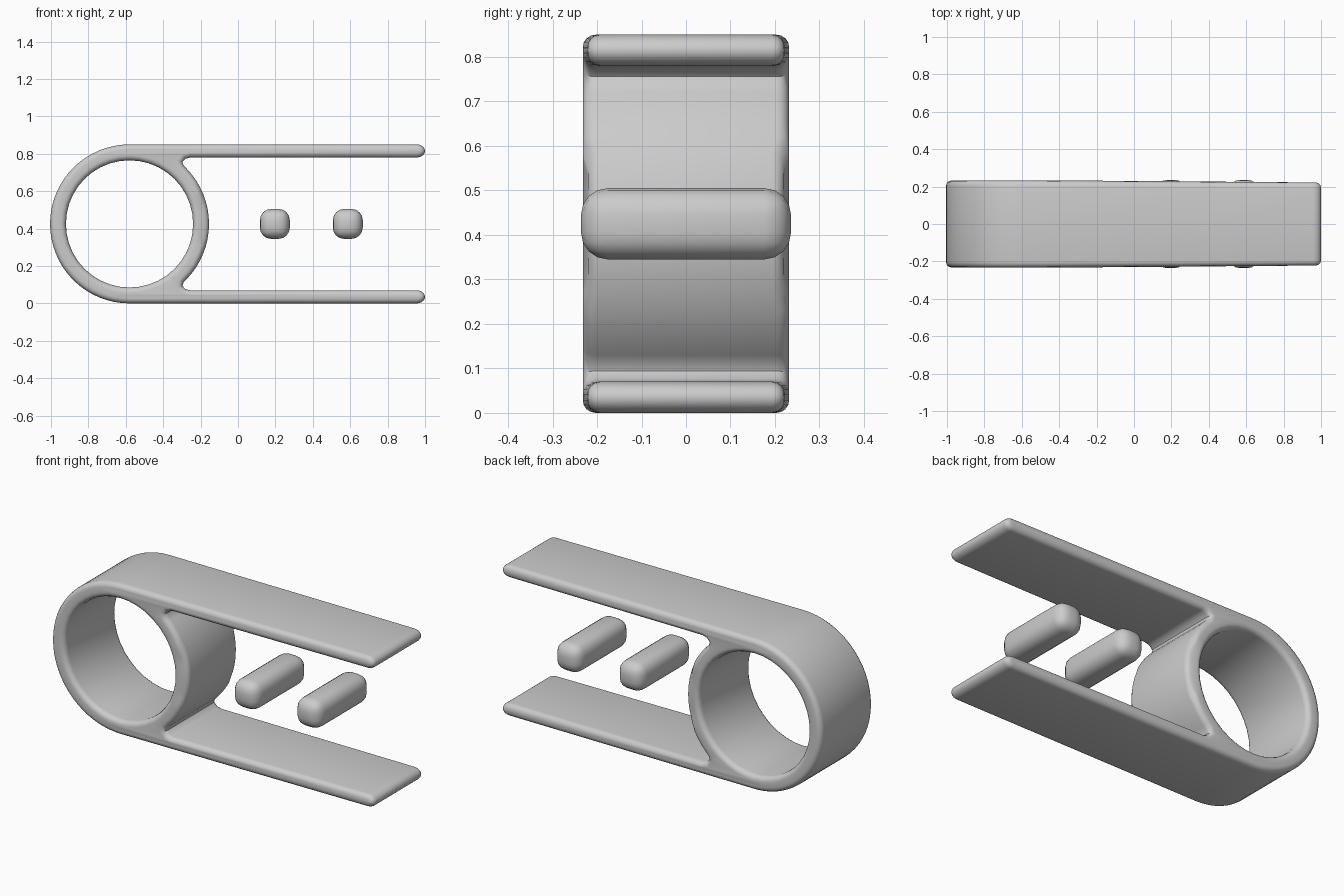
import bpy, bmesh
from math import cos, sin, pi, radians
from mathutils import Matrix

cube = bpy.data.objects.get("Cube")
if cube:
    bpy.data.objects.remove(cube, do_unlink=True)

MID = 0.425      # height of the centre line, also the outer ring radius
RING_X = -0.58
HOLE_R = 0.34
ROUND = 0.028

grey = bpy.data.materials.new("light grey")
grey.use_nodes = True
grey.diffuse_color = (0.6, 0.6, 0.6, 1)
grey.node_tree.nodes["Principled BSDF"].inputs["Base Color"].default_value = (0.6, 0.6, 0.6, 1)


def arc(cx, cz, rx, rz, a0, a1, n):
    angles = [radians(a0 + (a1 - a0) * i / n) for i in range(n + 1)]
    return [(cx + rx * cos(a), cz + rz * sin(a)) for a in angles]


def smooth(ob):
    bpy.ops.object.select_all(action="DESELECT")
    ob.select_set(True)
    bpy.context.view_layer.objects.active = ob
    bpy.ops.object.shade_smooth_by_angle(angle=radians(45))


# Upper half of the outline: outer ring, plate tip, fillet, inner side of the ring
upper = arc(RING_X, 0, MID, MID, 180, 90, 16)
upper += arc(0.955, MID - 0.035, 0.045, 0.035, 90, -90, 10)
upper += [(-0.255, 0.355), (-0.282, 0.348), (-0.297, 0.331), (-0.291, 0.312)]
upper += arc(RING_X, 0, MID, MID, 44, 0, 8)
outline = upper + [(x, -z) for x, z in reversed(upper[1:-1])]
hole = arc(RING_X, 0, HOLE_R, HOLE_R, 0, 360, 40)[:-1]

# Ring and two plates as one rounded extrusion
curve = bpy.data.curves.new("ring_with_plates", "CURVE")
curve.dimensions = "2D"
curve.fill_mode = "BOTH"
curve.extrude = 0.222 - ROUND
curve.bevel_depth = ROUND
curve.bevel_resolution = 3
curve.offset = -ROUND
for loop in (outline, hole):
    spline = curve.splines.new("POLY")
    spline.points.add(len(loop) - 1)
    for point, (x, z) in zip(spline.points, loop):
        point.co = (x, z, 0, 1)
    spline.use_cyclic_u = True
body = bpy.data.objects.new("ring_with_plates", curve)
bpy.context.collection.objects.link(body)
bpy.ops.object.select_all(action="DESELECT")
body.select_set(True)
bpy.context.view_layer.objects.active = body
bpy.ops.object.convert(target="MESH")
body = bpy.context.view_layer.objects.active

# Stand it up, weld the caps and widen the ring slightly
bm = bmesh.new()
bm.from_mesh(body.data)
bm.transform(Matrix.Translation((0, 0, MID)) @ Matrix.Rotation(pi / 2, 4, "X"))
bmesh.ops.remove_doubles(bm, verts=bm.verts, dist=0.0005)
for v in bm.verts:
    if v.co.x < -0.2:
        v.co.y *= 1.045
bmesh.ops.recalc_face_normals(bm, faces=bm.faces)
bm.to_mesh(body.data)
bm.free()
body.data.materials.clear()
body.data.materials.append(grey)
smooth(body)

# Two loose rounded bars between the plates
for name, x in (("inner_bar", 0.197), ("outer_bar", 0.587)):
    bm = bmesh.new()
    bmesh.ops.create_cube(bm, size=1)
    bmesh.ops.scale(bm, vec=(0.16, 0.472, 0.16), verts=bm.verts)
    bmesh.ops.bevel(bm, geom=bm.edges[:], offset=0.06, segments=4,
                    profile=0.5, affect="EDGES")
    mesh = bpy.data.meshes.new(name)
    bm.to_mesh(mesh)
    bm.free()
    mesh.materials.append(grey)
    bar = bpy.data.objects.new(name, mesh)
    bar.location = (x, 0, MID)
    bpy.context.collection.objects.link(bar)
    smooth(bar)
